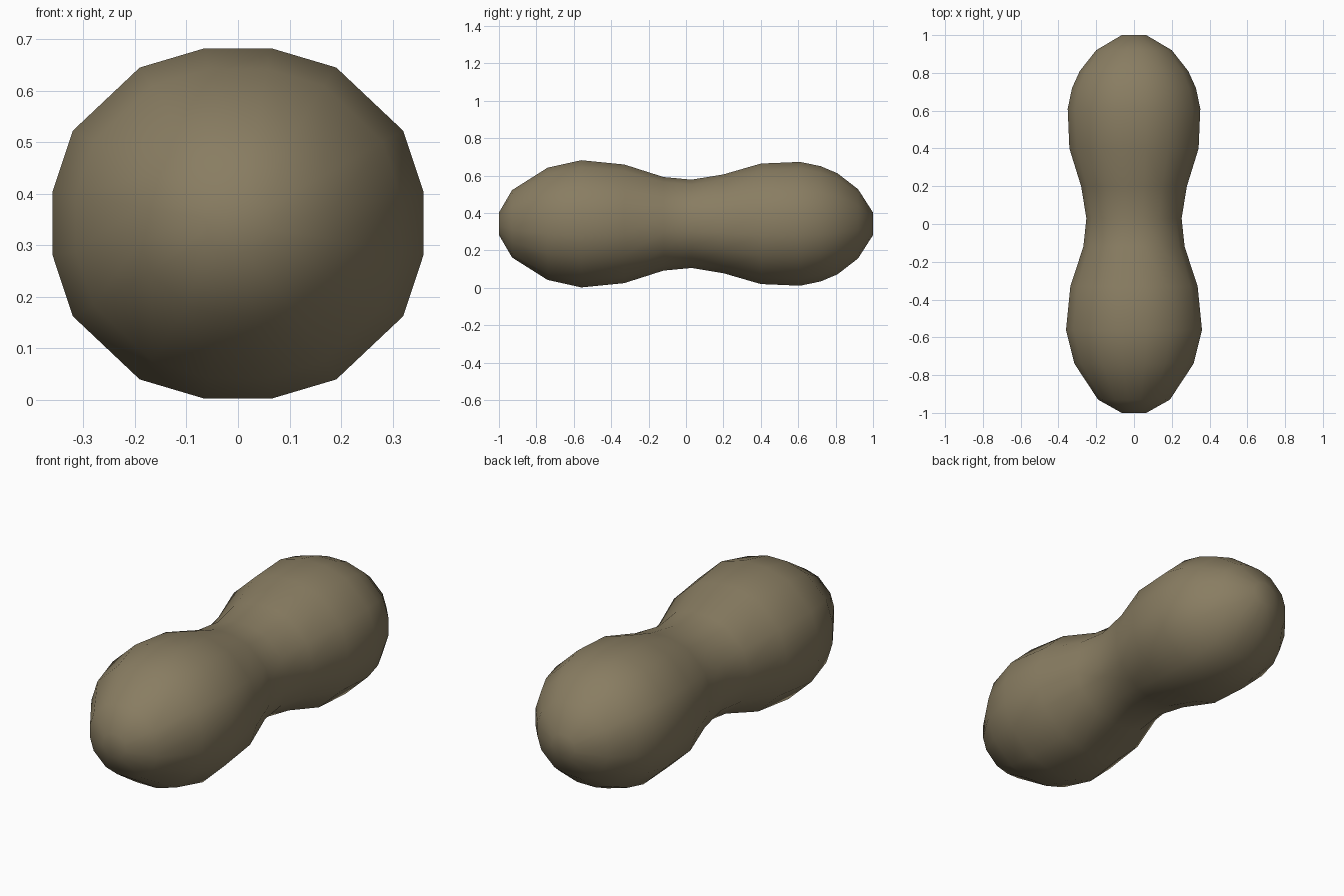
import bpy, bmesh

if "Cube" in bpy.data.objects:
    bpy.data.objects.remove(bpy.data.objects["Cube"])

mat = bpy.data.materials.new("olive brown")
mat.diffuse_color = (0.25, 0.205, 0.122, 1)
mat.use_nodes = True
mat.node_tree.nodes["Principled BSDF"].inputs["Base Color"].default_value = mat.diffuse_color

# Stations along the body: y, half width, half height
STATIONS = [
    (-1.0, .065, .06), (-.93, .19, .18), (-.74, .315, .30), (-.56, .36, .34),
    (-.33, .337, .317), (-.12, .268, .25), (.03, .252, .236), (.20, .28, .264),
    (.40, .342, .322), (.61, .351, .331), (.72, .328, .308), (.81, .287, .27),
    (.92, .20, .185), (1.0, .065, .06)]

# Rounded sixteen-sided cross-section, from one mirrored quarter
quarter = [(1, .18), (.89, .53), (.53, .89), (.18, 1)]
half = quarter + [(-x, z) for x, z in reversed(quarter)]
section = half + [(-x, -z) for x, z in half]

# Loft the peanut-shaped body
bm = bmesh.new()
rings = [[bm.verts.new((w * x, y, .342 + h * z)) for x, z in section]
         for y, w, h in STATIONS]
n = len(section)
for a, b in zip(rings, rings[1:]):
    for i in range(n):
        j = (i + 1) % n
        bm.faces.new((a[i], a[j], b[j], b[i]))
bm.faces.new(rings[0])
bm.faces.new(rings[-1])
bmesh.ops.recalc_face_normals(bm, faces=bm.faces)
for f in bm.faces:
    f.smooth = True

mesh = bpy.data.meshes.new("peanut_body")
bm.to_mesh(mesh)
bm.free()
mesh.materials.append(mat)
body = bpy.data.objects.new("peanut_body", mesh)
bpy.context.collection.objects.link(body)
